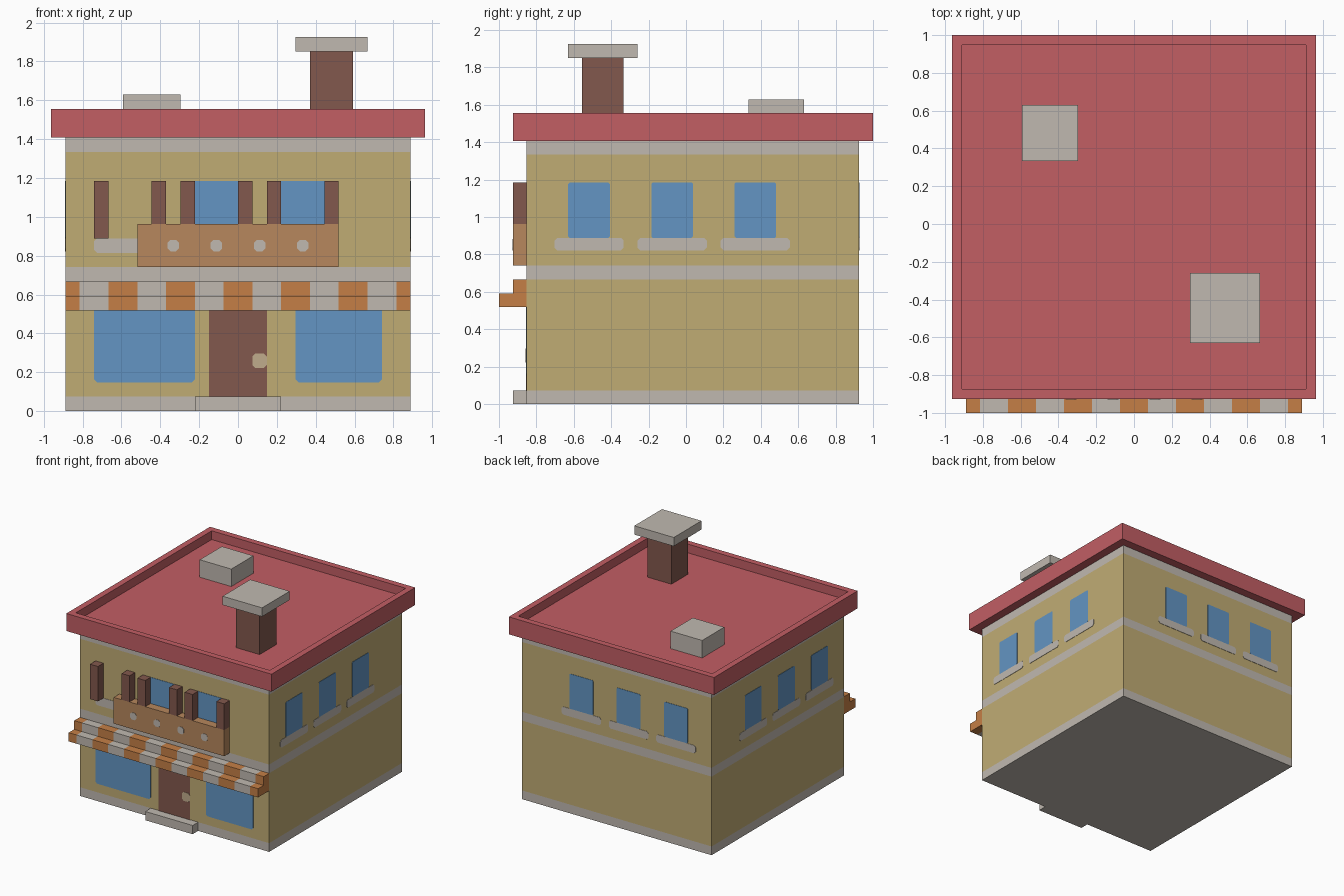
import bpy, bmesh
from mathutils import Vector

cube = bpy.data.objects.get("Cube")
if cube:
    bpy.data.objects.remove(cube)

V = 2 / 27  # building module: all part sizes below are in modules


def material(name, rgb):
    lin = [((c / 255 + 0.055) / 1.055) ** 2.4 for c in rgb]
    m = bpy.data.materials.new(name)
    m.use_nodes = True
    m.diffuse_color = (*lin, 1)
    m.node_tree.nodes["Principled BSDF"].inputs["Base Color"].default_value = (*lin, 1)
    return m


WALL = material("wall_yellow", (192, 172, 116))
STONE = material("stone_grey", (192, 185, 176))
ROOF = material("roof_red", (194, 94, 100))
BROWN = material("wood_brown", (130, 88, 77))
GLASS = material("glass_blue", (99, 149, 195))
ORANGE = material("awning_orange", (197, 127, 70))
TAN = material("balcony_tan", (183, 135, 93))
BRASS = material("knob_beige", (192, 172, 140))


def finish(name, bm, *mats):
    bmesh.ops.recalc_face_normals(bm, faces=bm.faces)
    bmesh.ops.scale(bm, vec=(V, V, V), verts=bm.verts)
    bmesh.ops.translate(bm, vec=(0, -1, 0), verts=bm.verts)
    me = bpy.data.meshes.new(name)
    bm.to_mesh(me)
    bm.free()
    for m in mats:
        me.materials.append(m)
    ob = bpy.data.objects.new(name, me)
    bpy.context.collection.objects.link(ob)
    return ob


def prism(points, offset):
    """Extrude a flat outline along an offset."""
    bm = bmesh.new()
    face = bm.faces.new([bm.verts.new(p) for p in points])
    ext = bmesh.ops.extrude_face_region(bm, geom=[face], use_keep_orig=True)
    moved = [g for g in ext["geom"] if isinstance(g, bmesh.types.BMVert)]
    bmesh.ops.translate(bm, vec=offset, verts=moved)
    return bm


def block(x0, x1, y0, y1, z0, z1):
    return prism([(x0, y0, z0), (x1, y0, z0), (x1, y1, z0), (x0, y1, z0)], (0, 0, z1 - z0))


def box(name, mat, *size):
    return finish(name, block(*size), mat)


def slice_at(bm, axis, values):
    normal = Vector((0, 0, 0))
    normal[axis] = 1
    for v in values:
        bmesh.ops.bisect_plane(bm, geom=bm.verts[:] + bm.edges[:] + bm.faces[:],
                               plane_co=normal * v, plane_no=normal)


# Each side of the building maps (along, out, up) to a position
SIDES = {
    "front": lambda u, d, z: Vector((u, 2 - d, z)),
    "back": lambda u, d, z: Vector((u, 26 + d, z)),
    "left": lambda u, d, z: Vector((12 + d, u, z)),
    "right": lambda u, d, z: Vector((-12 - d, u, z)),
}


def panel(name, mat, side, u0, u1, z0, z1, cut=0.2, thick=0.04, base=0):
    """Thin plate with clipped corners, laid on one side."""
    place = SIDES[side]
    pts = [(u0 + cut, z0), (u1 - cut, z0), (u1, z0 + cut), (u1, z1 - cut),
           (u1 - cut, z1), (u0 + cut, z1), (u0, z1 - cut), (u0, z0 + cut)]
    if cut == 0:
        pts = [(u0, z0), (u1, z0), (u1, z1), (u0, z1)]
    offset = place(0, base + thick, 0) - place(0, base, 0)
    return finish(name, prism([place(u, base, z) for u, z in pts], offset), mat)


# Walls with plinth, middle band and top trim
bm = block(-12, 12, 2, 26, 0, 19)
slice_at(bm, 2, (1, 9, 10, 18))
for f in bm.faces:
    z = f.calc_center_median().z
    f.material_index = 1 if z < 1 or 9 < z < 10 or z > 18 else 0
finish("walls", bm, WALL, STONE)

# Flat roof with a sunken centre
bm = block(-13, 13, 1, 27, 19, 21)
bmesh.ops.recalc_face_normals(bm, faces=bm.faces)
top = max(bm.faces, key=lambda f: f.calc_center_median().z)
bmesh.ops.inset_region(bm, faces=[top], thickness=1)
ext = bmesh.ops.extrude_discrete_faces(bm, faces=[top])
bmesh.ops.translate(bm, vec=(0, 0, -1), verts=ext["faces"][0].verts)
finish("roof", bm, ROOF)

# Roof fittings
box("roof_vent", STONE, -8, -4, 18, 22, 20, 22)
box("chimney", BROWN, 5, 8, 6, 9, 20, 25)
box("chimney_cap", STONE, 4, 9, 5, 10, 25, 26)

# Stepped striped awning
profile = [(2, 7), (0, 7), (0, 8), (1, 8), (1, 9), (2, 9)]
bm = prism([(-12, y, z) for y, z in profile], (24, 0, 0))
slice_at(bm, 0, range(-11, 12, 2))
for f in bm.faces:
    f.material_index = 0 if (f.calc_center_median().x + 1) % 4 < 2 else 1
finish("awning", bm, ORANGE, STONE)

# Balcony with round ornaments
box("balcony", TAN, -7, 7, 1, 2, 10, 13)
for i, x in enumerate((-5, -2, 1, 4)):
    panel(f"balcony_ornament_{i + 1}", STONE, "front", x + 0.1, x + 0.9, 11.1, 11.9, base=1)

# Shutters standing out from the front
for i, x in enumerate((-10, -6, -4, 0, 2, 6)):
    box(f"shutter_{i + 1}", BROWN, x, x + 1, 1, 2, 12 if i == 0 else 13, 16)

# Upper front windows and sill
for i, x in enumerate((-3, 3)):
    panel(f"front_upper_window_{i + 1}", GLASS, "front", x, x + 3, 12, 16, cut=0)
panel("front_sill", STONE, "front", -10, -5, 11, 12)

# Shop windows, door and step
panel("shop_window_right", GLASS, "front", -10, -3, 2, 7.5)
panel("shop_window_left", GLASS, "front", 4, 10, 2, 7.5)
panel("door", BROWN, "front", -2, 2, 1, 7, cut=0)
panel("door_knob", BRASS, "front", 1, 2, 3, 4, thick=0.08)
box("door_step", STONE, -3, 3, 1, 2, 0, 1)

# Windows and sills on the other three sides
rows = {"left": (5, 11, 17), "right": (5, 11, 17), "back": (-9, -3, 3)}
for side, starts in rows.items():
    for i, u in enumerate(starts):
        panel(f"{side}_window_{i + 1}", GLASS, side, u, u + 3, 12, 16, cut=0.1)
        panel(f"{side}_sill_{i + 1}", STONE, side, u - 1, u + 4, 11.1, 12)
